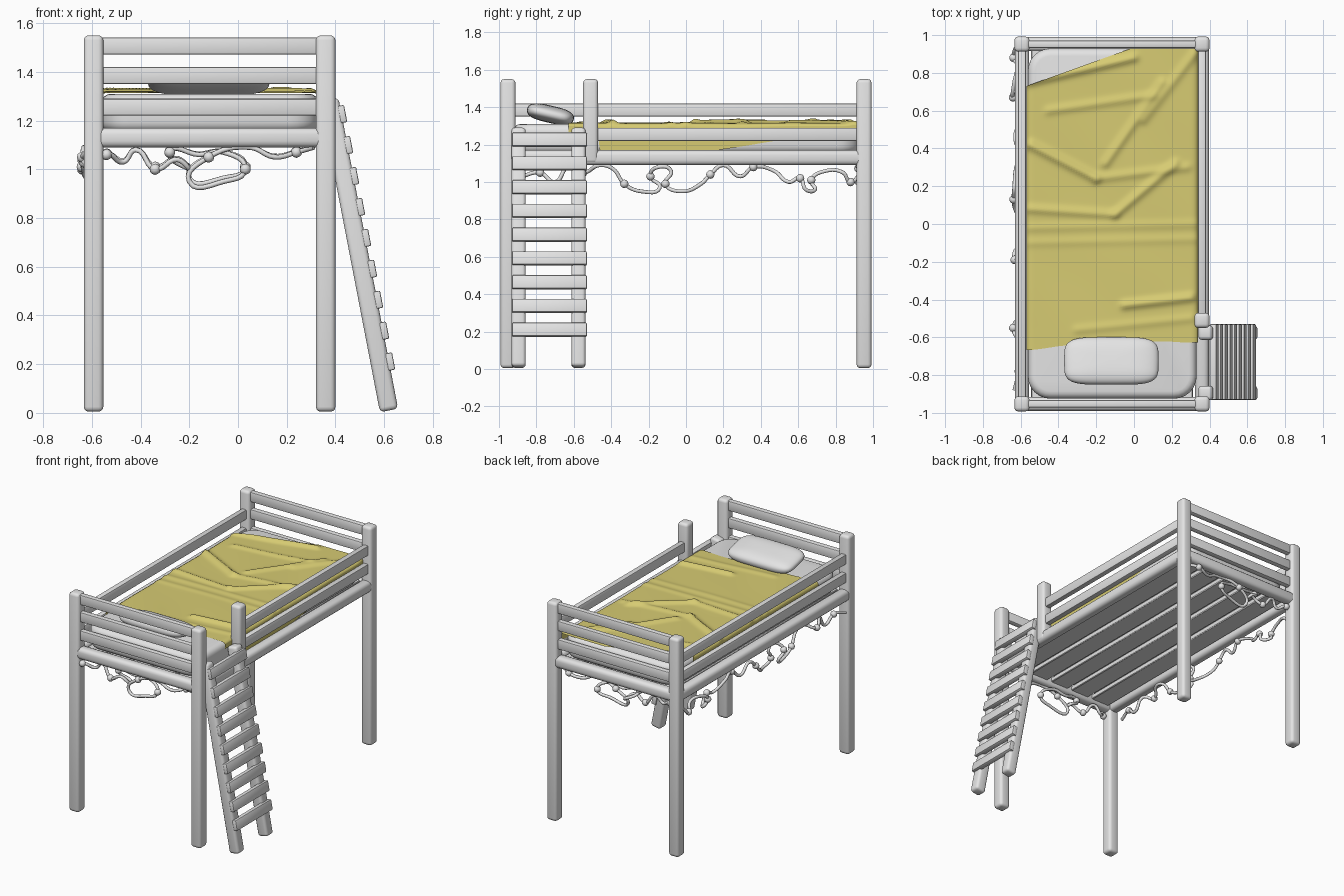
import bpy, bmesh, math, random
from mathutils import Vector, Matrix

if "Cube" in bpy.data.objects:
    bpy.data.objects.remove(bpy.data.objects["Cube"])

random.seed(4)

def material(name, col):
    m = bpy.data.materials.new(name)
    m.diffuse_color = (*col, 1)
    m.use_nodes = True
    m.node_tree.nodes["Principled BSDF"].inputs["Base Color"].default_value = m.diffuse_color
    return m

GREY = material("light grey", (0.78, 0.78, 0.78))
YELLOW = material("mustard yellow", (0.68, 0.60, 0.17))

def finish(name, bm, mat, angle=40):
    me = bpy.data.meshes.new(name)
    bmesh.ops.recalc_face_normals(bm, faces=bm.faces[:])
    bm.to_mesh(me)
    bm.free()
    me.materials.append(mat)
    ob = bpy.data.objects.new(name, me)
    bpy.context.collection.objects.link(ob)
    bpy.ops.object.select_all(action='DESELECT')
    bpy.context.view_layer.objects.active = ob
    ob.select_set(True)
    bpy.ops.object.shade_smooth_by_angle(angle=math.radians(angle))
    return ob

def box(name, lo, hi, bevel=0.008, seg=2, mat=GREY, rot=None):
    lo, hi = Vector(lo), Vector(hi)
    bm = bmesh.new()
    bmesh.ops.create_cube(bm, size=1)
    bmesh.ops.scale(bm, vec=hi - lo, verts=bm.verts)
    bmesh.ops.bevel(bm, geom=bm.edges[:], offset=bevel, segments=seg, profile=0.5, affect='EDGES')
    if rot:
        bmesh.ops.transform(bm, matrix=rot, verts=bm.verts)
    bmesh.ops.translate(bm, vec=(lo + hi) / 2, verts=bm.verts)
    return finish(name, bm, mat)

XL, XR, YE = -0.593, 0.36, 0.952      # post centre lines

# posts
def post(name, x, y, z0):
    box(name, (x - .04, y - .04, z0), (x + .04, y + .04, 1.55), 0.02, 3)

for x, side in ((XL, "left"), (XR, "right")):
    for y, end in ((-YE, "front"), (YE, "back")):
        post(f"{end}_{side}_post", x, y, 0.005)
post("ladder_post", XR, -0.51, 1.10)

# bed frame beams
for s, end in ((-1, "front"), (1, "back")):
    box(end + "_beam", (XL, s * YE - .037, 1.09), (XR, s * YE + .037, 1.17), 0.026, 3)
for x, side in ((XL, "left"), (XR, "right")):
    box(side + "_beam", (x - .037, -YE, 1.09), (x + .037, YE, 1.17), 0.026, 3)

# guard rails
for s, end in ((-1, "front"), (1, "back")):
    for i, z in enumerate((1.255, 1.385, 1.507)):
        box(f"{end}_rail_{i}", (XL, s * YE - .02, z - .035), (XR, s * YE + .02, z + .035))
for i, z in enumerate((1.255, 1.385)):
    box(f"left_rail_{i}", (XL - .02, -YE, z - .035), (XL + .02, YE, z + .035))
    box(f"right_rail_{i}", (XR - .02, -0.51, z - .035), (XR + .02, YE, z + .035))

# bed base boards running lengthwise
for i in range(5):
    x = -0.472 + i * 0.178
    box(f"base_board_{i}", (x - .072, -0.94, 1.12), (x + .072, 0.94, 1.155), 0.005, 1)

# mattress with rounded corners
def rounded_slab(name, lo, hi, corner, edge):
    bm = bmesh.new()
    bmesh.ops.create_cube(bm, size=1)
    bmesh.ops.scale(bm, vec=Vector(hi) - Vector(lo), verts=bm.verts)
    bmesh.ops.translate(bm, vec=(Vector(hi) + Vector(lo)) / 2, verts=bm.verts)
    up = [e for e in bm.edges if abs(e.verts[0].co.z - e.verts[1].co.z) > .01]
    bmesh.ops.bevel(bm, geom=up, offset=corner, segments=6, profile=0.5, affect='EDGES')
    rim = [e for e in bm.edges if abs(e.verts[0].co.z - e.verts[1].co.z) < .001]
    bmesh.ops.bevel(bm, geom=rim, offset=edge, segments=4, profile=0.5, affect='EDGES')
    return finish(name, bm, GREY)

rounded_slab("mattress", (-0.562, -0.925, 1.155), (0.332, 0.93, 1.31), 0.12, 0.04)

# pillow: superellipsoid cushion, tilted up toward the headboard
bm = bmesh.new()
bmesh.ops.create_uvsphere(bm, u_segments=40, v_segments=20, radius=1)
pw = lambda v, p: math.copysign(abs(v) ** p, v)
for v in bm.verts:
    r = math.hypot(v.co.x, v.co.y)
    if r > 1e-5:
        c, s = v.co.x / r, v.co.y / r
        rr = r ** 0.6
        v.co.x, v.co.y = pw(c, .45) * rr * .25, pw(s, .45) * rr * .128
    v.co.z = pw(v.co.z, .85) * .046
rot = Matrix.Translation((-0.12, -0.725, 1.362)) @ Matrix.Rotation(math.radians(-13), 4, 'X')
bmesh.ops.transform(bm, matrix=rot, verts=bm.verts)
finish("pillow", bm, GREY, 60)

# blanket: wrinkled sheet that folds down both long sides
FOLDS = [(-.55, .42, -.2, .24, .02), (-.2, .24, .28, .30, .01), (-.15, .32, .15, .75, .014),
         (-.1, .05, .22, .32, .016), (-.56, .08, -.1, .05, .012), (-.56, -.02, .34, 0, .006),
         (-.05, -.43, .3, -.39, .018), (-.56, -.1, .34, -.08, .005), (-.56, .75, 0, .88, .018),
         (-.45, .6, .1, .68, .01), (.05, .55, .32, .9, .012), (-.3, -.56, .3, -.5, .007)]

def wrinkle(x, y):
    h = 0
    for ax, ay, bx, by, a in FOLDS:
        d = Vector((bx - ax, by - ay))
        p = Vector((x - ax, y - ay))
        t = max(0, min(1, p.dot(d) / d.length_squared))
        h += a * math.exp(-((p - d * t).length / .022) ** 2)
    return min(h, .022) + .0025 * math.sin(9 * x + 5 * y) * math.sin(7 * y)

bm = bmesh.new()
NU, NV = 80, 130
rows = []
for j in range(NV + 1):
    v = j / NV
    row = []
    for i in range(NU + 1):
        s = -0.62 + 1.10 * i / NU               # distance across the sheet
        x = max(-.568, min(.338, s))
        back = min(.93, .73 + .36 * max(0, x + .57))
        front = -.66 + .04 * (x + .57) / .9 + .008 * math.sin(14 * x)
        y = front + (back - front) * v
        drop = max(0, -.568 - s, s - .338)
        if s > .338:                            # right side hem tapers toward the back
            drop *= 1 - .65 * max(0, min(1, (y - .1) / .6))
            if y < -.47:
                drop *= .25
        z = 1.316 + wrinkle(x, y) - drop
        edge = min(x + .568, .338 - x)
        if edge < .03:
            z -= .012 * (1 - edge / .03) ** 2
        row.append(bm.verts.new((x, y, z)))
    rows.append(row)
for a, b in zip(rows, rows[1:]):
    for i in range(NU):
        bm.faces.new((a[i], a[i + 1], b[i + 1], b[i]))
finish("blanket", bm, YELLOW, 60)

# ladder: two leaning side rails and nine rungs
lean = math.atan(0.192)
tilt = Matrix.Rotation(-lean, 4, 'Y')
axis = Vector((-math.sin(lean), 0, math.cos(lean)))
mid = Vector((0.62, 0, 0.01)) + axis * 0.65
for name, y in (("ladder_side_front", -0.895), ("ladder_side_back", -0.575)):
    box(name, (mid.x - .038, y - .038, mid.z - .65), (mid.x + .038, y + .038, mid.z + .65), .018, 3, rot=tilt)
for i in range(9):
    z = 0.21 + i * 0.127
    x = 0.662 - 0.194 * z
    box(f"rung_{i}", (x - .018, -.93, z - .036), (x + .018, -.53, z + .036), .006, rot=tilt)

# knotted rope hanging around the back, left and front beams
left = [(.93, 1.04), (.88, 1.0), (.84, 1.05), (.75, 1.06), (.67, 1.01), (.69, .96), (.64, .96), (.61, 1.02),
        (.55, 1.0), (.47, 1.06), (.36, 1.08), (.29, 1.03), (.2, 1.09), (.13, 1.04), (.08, .99), (-.03, .95),
        (-.11, .99), (-.08, 1.06), (-.15, 1.08), (-.19, 1.03), (-.14, .97), (-.24, .95), (-.33, .99),
        (-.39, 1.07), (-.46, 1.09), (-.55, 1.05), (-.63, 1.08), (-.7, 1.0), (-.78, 1.05), (-.88, 1.03)]
end = [(-.6, .98), (-.54, 1.06), (-.47, 1.03), (-.42, 1.08), (-.34, 1.0), (-.25, 1.04), (-.2, 1.0),
       (-.28, 1.07), (-.16, 1.06), (-.06, 1.07), (.03, 1.0), (-.06, .95), (-.2, .95), (-.12, 1.05),
       (.05, 1.09), (.15, 1.05), (.24, 1.07), (.31, 1.09)]

def rope(name, pts):
    cu = bpy.data.curves.new(name, 'CURVE')
    cu.dimensions = '3D'
    cu.bevel_depth, cu.bevel_resolution, cu.resolution_u = .0105, 2, 6
    cu.use_fill_caps = True
    sp = cu.splines.new('BEZIER')
    sp.bezier_points.add(len(pts) - 1)
    for b, p in zip(sp.bezier_points, pts):
        b.co = p
        b.handle_left_type = b.handle_right_type = 'AUTO'
    cu.materials.append(GREY)
    bpy.context.collection.objects.link(bpy.data.objects.new(name, cu))
    bm = bmesh.new()
    for p in pts[1::3]:
        bmesh.ops.create_icosphere(bm, subdivisions=2, radius=.023, matrix=Matrix.Translation(p))
    finish(name + "_knots", bm, GREY, 60)

jit = lambda a: random.uniform(-a, a)
rope("left_rope", [(-.61 + jit(.035), y, z) for y, z in left])
rope("front_rope", [(x, -.94 + jit(.03), z) for x, z in end])
rope("back_rope", [(x, .94 + jit(.03), 2.09 - 1.0 - (1.09 - z) * .9) for x, z in end])
